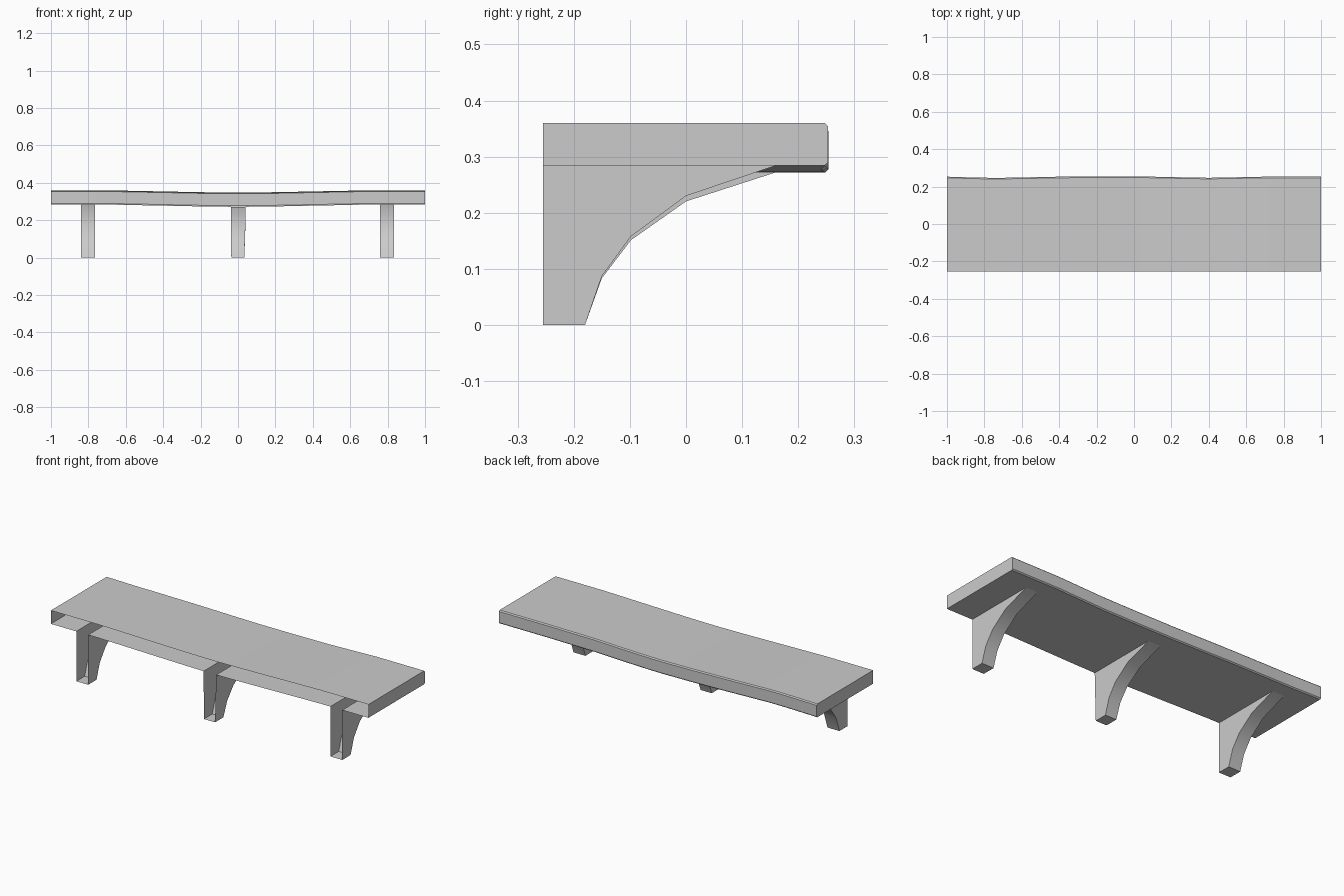
import bpy, bmesh

if "Cube" in bpy.data.objects:
    bpy.data.objects.remove(bpy.data.objects["Cube"])

FRONT = -0.255       # open wall side of the shelf
TOP, BOTTOM = 0.36, 0.284
REACH = 0.16         # how far the brackets run under the board
CH = 0.006           # worn edge chamfer


def interp(table, x):
    for (x0, v0), (x1, v1) in zip(table, table[1:]):
        if x <= x1:
            return v0 + (v1 - v0) * (x - x0) / (x1 - x0)
    return table[-1][1]


def sag(x):
    return interp([(-1, 0), (-0.7, 0), (-0.4, 0.006), (-0.1, 0.012), (0.1, 0.012),
                   (0.4, 0.006), (0.7, 0), (1, 0)], x)


def back(x):
    return interp([(-1, 0.253), (-0.8, 0.247), (-0.7, 0.247), (-0.35, 0.254),
                   (0.05, 0.254), (0.4, 0.247), (0.7, 0.253), (1, 0.253)], x)


def finish(name, bm, angle=0.5):
    bmesh.ops.recalc_face_normals(bm, faces=bm.faces)
    mesh = bpy.data.meshes.new(name)
    bm.to_mesh(mesh)
    bm.free()
    obj = bpy.data.objects.new(name, mesh)
    bpy.context.collection.objects.link(obj)
    bpy.ops.object.select_all(action='DESELECT')
    obj.select_set(True)
    bpy.context.view_layer.objects.active = obj
    bpy.ops.object.shade_smooth_by_angle(angle=angle)


# name, x range at the foot, x range under the board
brackets = [("left_bracket", (-0.84, -0.765), (-0.84, -0.765)),
            ("middle_bracket", (-0.036, 0.034), (-0.038, 0.041)),
            ("right_bracket", (0.76, 0.835), (0.76, 0.835))]

# Shelf board: lofted sections, open on the wall side and above each bracket
stations = sorted({-1, -0.7, -0.4, -0.2, 0.2, 0.4, 0.7, 1}
                  | {x for b in brackets for x in b[2]})
bm = bmesh.new()
rings = []
for x in stations:
    s, b = sag(x), back(x)
    section = [(FRONT, BOTTOM), (REACH, BOTTOM), (b - CH, BOTTOM), (b, BOTTOM + CH),
               (b, TOP - CH), (b - CH, TOP), (FRONT, TOP)]
    rings.append([bm.verts.new((x, y, z - s)) for y, z in section])
for i in range(len(rings) - 1):
    mid = (stations[i] + stations[i + 1]) / 2
    over_bracket = any(b[2][0] < mid < b[2][1] for b in brackets)
    r0, r1 = rings[i], rings[i + 1]
    for j in range(len(r0) - 1):
        if not (over_bracket and j == 0):
            bm.faces.new((r0[j], r1[j], r1[j + 1], r0[j + 1]))
bm.faces.new(rings[0])
bm.faces.new(rings[-1])
finish("shelf_board", bm)

# Curved brackets: side cheeks, foot and curved underside; open at wall and top
profile = [(FRONT, BOTTOM), (FRONT, 0), (-0.18, 0), (-0.15, 0.087),
           (-0.098, 0.158), (0, 0.23), (REACH, BOTTOM)]
for name, foot, head in brackets:
    bm = bmesh.new()
    cheeks = []
    for k in (0, 1):
        row = []
        for y, z in profile:
            t = z / BOTTOM
            x = foot[k] + (head[k] - foot[k]) * min(1, t * 1.3)
            row.append(bm.verts.new((x, y, z - sag(head[k]) * t)))
        bm.faces.new(row)
        cheeks.append(row)
    a, c = cheeks
    for j in range(1, len(profile) - 1):
        bm.faces.new((a[j], a[j + 1], c[j + 1], c[j]))
    finish(name, bm)
